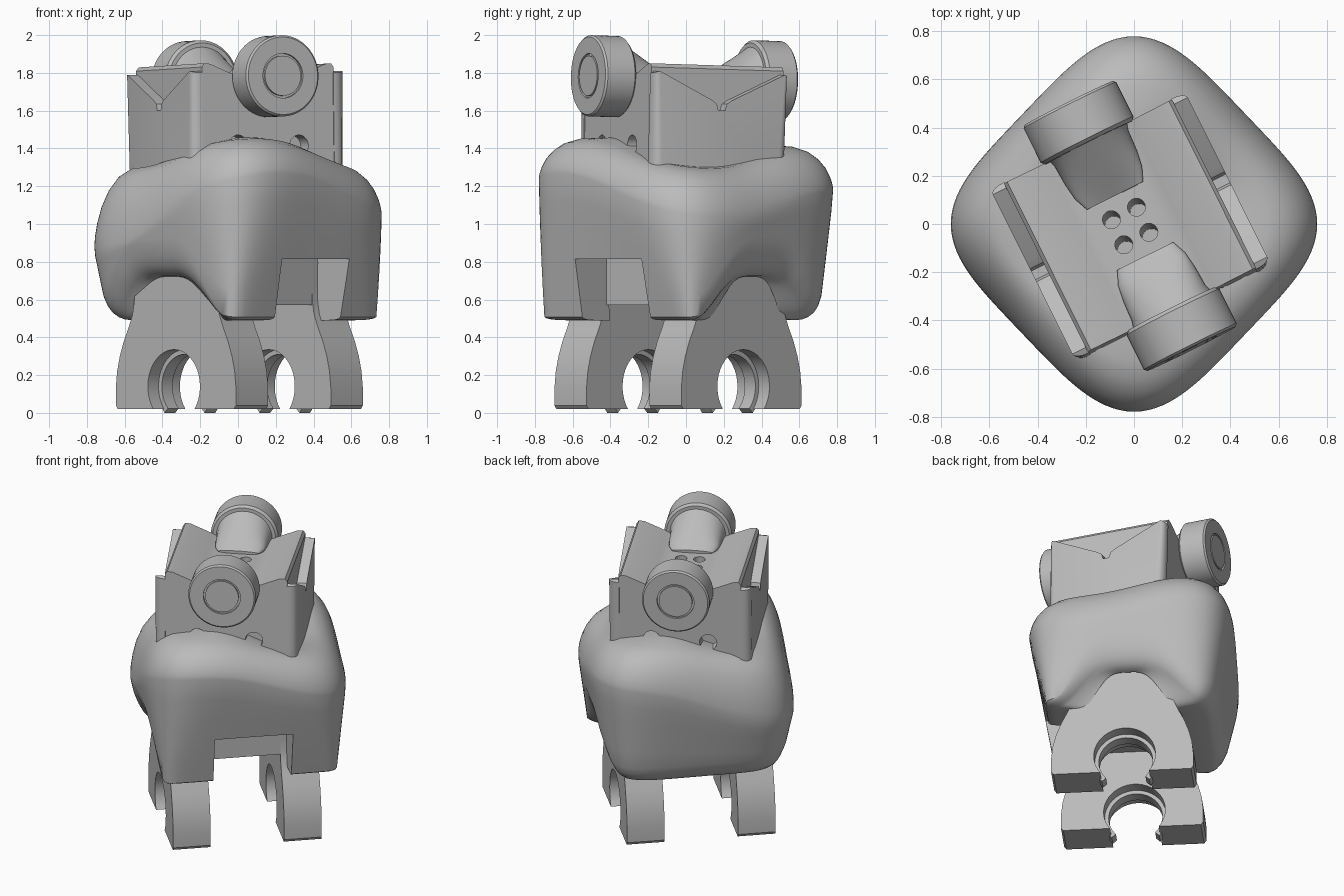
import bpy, bmesh
from math import sin, cos, pi, radians, copysign
from mathutils import Matrix

if "Cube" in bpy.data.objects:
    bpy.data.objects.remove(bpy.data.objects["Cube"])

grey = bpy.data.materials.new("light_grey")
grey.use_nodes = True
grey.diffuse_color = (0.5, 0.5, 0.5, 1)
grey.node_tree.nodes["Principled BSDF"].inputs["Base Color"].default_value = (0.5, 0.5, 0.5, 1)


def turned_frame(angle):
    return Matrix.Rotation(radians(angle), 4, 'Z')


# Frames: shell, forks, and the slightly tipped head with its discs
LOWER = turned_frame(45)
FORK = LOWER @ Matrix.Translation((-0.025, -0.035, 0))
HUB_Z = 1.769
UPPER = (turned_frame(26.5) @ Matrix.Translation((-0.018, 0, HUB_Z))
         @ Matrix.Rotation(radians(-1.6), 4, 'X') @ Matrix.Translation((0, 0, -HUB_Z)))


def finish(name, bm, frame):
    bmesh.ops.recalc_face_normals(bm, faces=bm.faces)
    mesh = bpy.data.meshes.new(name)
    bm.to_mesh(mesh)
    bm.free()
    ob = bpy.data.objects.new(name, mesh)
    bpy.context.collection.objects.link(ob)
    ob.matrix_world = frame
    mesh.materials.append(grey)
    return ob


def select(ob):
    bpy.ops.object.select_all(action='DESELECT')
    ob.select_set(True)
    bpy.context.view_layer.objects.active = ob


def smooth(ob, angle=35):
    select(ob)
    bpy.ops.object.shade_smooth_by_angle(angle=radians(angle))


def prism(name, pts, axis, lo, hi, frame, bevel=None):
    """Extrude a side profile along local x or y, optionally rounding chosen edges."""
    bm = bmesh.new()
    place = (lambda p, d: (d, p[0], p[1])) if axis == 'x' else (lambda p, d: (p[0], d, p[1]))
    rows = [[bm.verts.new(place(p, d)) for p in pts] for d in (lo, hi)]
    bm.faces.new(rows[0])
    bm.faces.new(rows[1])
    n = len(pts)
    for i in range(n):
        j = (i + 1) % n
        bm.faces.new((rows[0][i], rows[0][j], rows[1][j], rows[1][i]))
    if bevel:
        width, rule = bevel
        bmesh.ops.bevel(bm, geom=[e for e in bm.edges if rule(e)], offset=width,
                        segments=5, profile=0.5, affect='EDGES')
    return finish(name, bm, frame)


def loft(name, rings, frame):
    bm = bmesh.new()
    rows = [[bm.verts.new(p) for p in ring] for ring in rings]
    n = len(rows[0])
    for a, b in zip(rows, rows[1:]):
        for i in range(n):
            j = (i + 1) % n
            bm.faces.new((a[i], a[j], b[j], b[i]))
    bm.faces.new(rows[0])
    bm.faces.new(rows[-1])
    return finish(name, bm, frame)


def rect(a0, a1, z0, z1):
    return [(a0, z0), (a1, z0), (a1, z1), (a0, z1)]


def cylinder(x, y, z, r, depth, along_y=False):
    bm = bmesh.new()
    bmesh.ops.create_cone(bm, cap_ends=True, segments=32, radius1=r, radius2=r, depth=depth)
    if along_y:
        bm.transform(Matrix.Rotation(pi / 2, 4, 'X'))
    bm.transform(Matrix.Translation((x, y, z)))
    return finish("cutter", bm, UPPER)


def cut(cutter, *targets):
    cutter.hide_render = True
    for ob in targets:
        mod = ob.modifiers.new("cut", 'BOOLEAN')
        mod.operation = 'DIFFERENCE'
        mod.solver = 'EXACT'
        mod.object = cutter
        select(ob)
        bpy.ops.object.modifier_apply(modifier=mod.name)
    bpy.data.objects.remove(cutter)


# Shell: rounded square with saddle-shaped top, arches over the forks,
# and walls drawing in towards a squarer lower edge
def shell_ring(scale, height, squeeze=1):
    ring = []
    for i in range(160):
        t = 2 * pi * i / 160
        world = t + pi / 4
        wave = cos(2 * (t + radians(35)))
        arch = max(0, cos(2 * t))
        arch = arch * arch * (3 - 2 * arch)
        bottom = 0.49 + 0.23 * arch
        shoulder = 1.09 - 0.13 * wave - 0.03 * sin(world) + 0.085 * cos(world)
        crown = 1.375 - 0.065 * wave - 0.02 * sin(world)
        back = sin(t) > 0
        z = height(bottom, shoulder, crown, max(arch, 0.7 if back else 0.1))
        top = shoulder - 0.03
        draw = min(1, max(0, (top - z) / (top - 0.5)))
        inv = 0.256 - draw * (0.08 if back else 0.214)
        square = (abs(cos(t)) ** (1 / inv) + abs(sin(t)) ** (1 / inv)) ** inv
        r = scale * (1 - 0.012 * cos(2 * world)) / square
        ring.append((r * cos(t) * (0.65 - 0.092 * draw),
                     r * sin(t) * (0.65 - (0.1 if back else 0.13) * draw) * squeeze, z))
    return ring


rings = [shell_ring(s, lambda b, sh, c, rnd: 0.8, 0.75) for s in (0.02, 0.8)]
rings.append(shell_ring(0.81, lambda b, sh, c, rnd: b, 0.75))
for scale, lift in [(0.87, 0.005), (0.92, 0.025), (0.96, 0.06), (0.985, 0.11), (1, 0.18)]:
    rings.append(shell_ring(scale, lambda b, sh, c, rnd: b + lift * rnd))
for k in (0.2, 0.4, 0.6, 0.8):
    rings.append(shell_ring(1, lambda b, sh, c, rnd: b + 0.18 * rnd + k * (sh - b - 0.18 * rnd)))
for scale, k in [(1, 0), (0.995, 0.12), (0.98, 0.28), (0.95, 0.48), (0.9, 0.68),
                 (0.83, 0.85), (0.73, 0.96), (0.5, 1), (0.02, 1)]:
    rings.append(shell_ring(scale, lambda b, sh, c, rnd: sh + k * (c - sh)))
shell = loft("shell", rings, LOWER)
cut(prism("cutter", rect(-0.25, 0.25, 0.3, 0.815), 'y', -1, -0.28, LOWER), shell)

# Clip forks: two plates with open round sockets, each with an inner rib
RAD, MID = 0.195, 0.14


def arc(r, low, n=32):
    return [(0.015 + r * cos(a), MID + r * sin(a))
            for a in (low + (pi - 2 * low) * i / n for i in range(n + 1))]


flank = [(0.435, 0.02), (0.45, 0.04), (0.45, 0.13), (0.44, 0.22), (0.42, 0.3), (0.39, 0.38),
         (0.355, 0.45), (0.325, 0.52), (0.312, 0.59), (0.31, 0.66), (0.31, 0.9)]
outline = flank + [(-x, z) for x, z in reversed(flank)] + arc(RAD, -0.66)[::-1]
for side, label in ((1, "left"), (-1, "right")):
    lo, hi = sorted((side * 0.235, side * 0.475))
    smooth(prism(label + "_fork", outline, 'x', lo, hi, FORK))
    smooth(prism(label + "_fork_rib", arc(RAD + 0.01, -0.75) + arc(RAD - 0.025, -0.75)[::-1],
                 'x', lo + 0.08, hi - 0.08, FORK))
prism("fork_bridge", rect(-0.31, 0.31, 0.57, 0.86), 'x', -0.3, 0.3, FORK)

# Head block with a shallow channel along its top
half = [(0.39, 1.2), (0.39, 1.82), (0.375, 1.84), (0.34, 1.837), (0.19, 1.775), (0.15, 1.76)]
block = prism("head_block", half + [(-x, z) for x, z in reversed(half)],
              'y', -0.39, 0.39, UPPER)
for sx in (-1, 1):
    for sy in (-1, 1):
        cut(cylinder(sx * 0.058, sy * 0.058, 1.3, 0.037, 1.3), block, shell)
        cut(cylinder(sx * 0.18, sy * 0.4, 1.405, 0.055, 0.2, True), block)
smooth(block, 30)
smooth(shell, 40)

# Side cheeks with a V-shaped top edge ending in a slot
vee = [(0.395, 1.2), (0.395, 1.79), (0.37, 1.8), (0.06, 1.655), (0.03, 1.635), (0.02, 1.6)]
for side, label in ((1, "left"), (-1, "right")):
    lo, hi = sorted((side * 0.385, side * 0.452))
    smooth(prism(label + "_cheek", vee + [(-y, z) for y, z in reversed(vee)], 'x', lo, hi, UPPER,
                 (0.055, lambda e: all(abs(v.co.x) > 0.42 and abs(v.co.y) > 0.385
                                       for v in e.verts)
                  and abs(e.verts[0].co.z - e.verts[1].co.z) > 0.3)))

# Pivot discs, with hubs that flatten as they ramp down into the channel
turned = [(0.215, 0.4), (0.215, 0.56), (0.205, 0.57), (0.118, 0.57), (0.118, 0.555),
          (0.106, 0.555), (0.106, 0.57), (0.01, 0.57)]
ramp = [(0.13, 0.01, 0.14), (0.155, 0.05, 0.2), (0.165, 0.1, 0.27), (0.17, 0.16, 0.36),
        (0.178, 0.178, 0.385), (0.2, 0.2, 0.385)]
sections = ramp + [(r, r, y) for r, y in turned]
for side, label in ((-1, "front"), (1, "rear")):
    discs = [[(w * cos(2 * pi * i / 64), side * y, HUB_Z + h * sin(2 * pi * i / 64))
              for i in range(64)] for w, h, y in sections]
    smooth(loft(label + "_pivot_disc", discs, UPPER), 30)
